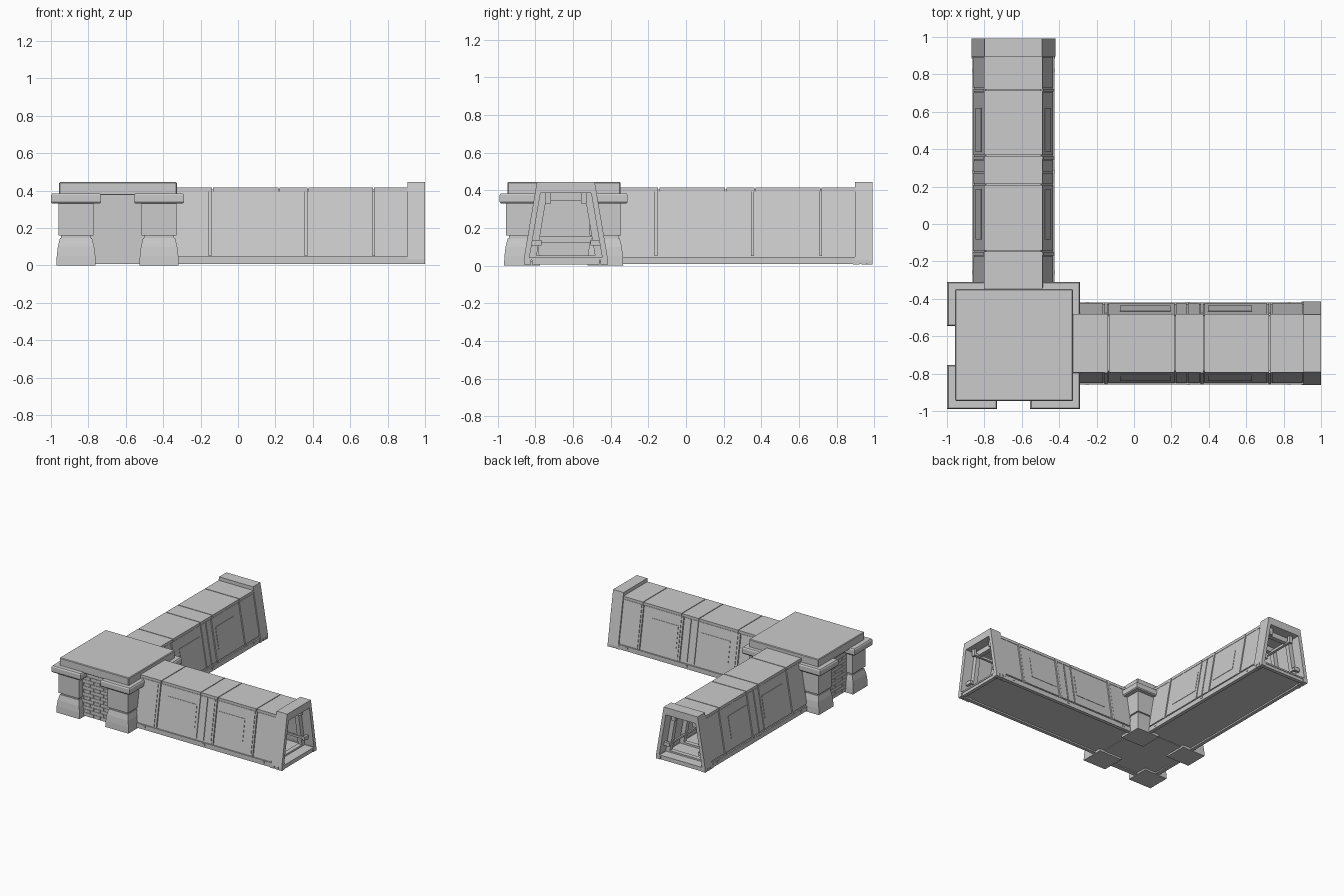
import bpy, bmesh

if "Cube" in bpy.data.objects:
    bpy.data.objects.remove(bpy.data.objects["Cube"])

def loft(bm, rings, loop=False):
    # skin a list of equal-length rings; cap the ends, or close round into a tube
    rows = [[bm.verts.new(p) for p in r] for r in rings]
    n = len(rows[0])
    pairs = list(zip(rows, rows[1:])) + ([(rows[-1], rows[0])] if loop else [])
    for a, b in pairs:
        for i in range(n):
            j = (i + 1) % n
            bm.faces.new((a[i], a[j], b[j], b[i]))
    if not loop:
        bm.faces.new(rows[0])
        bm.faces.new(rows[-1])

def rect(cx, cy, hx, hy, z):
    return [(cx - hx, cy - hy, z), (cx + hx, cy - hy, z), (cx + hx, cy + hy, z), (cx - hx, cy + hy, z)]

def box(bm, x0, x1, y0, y1, z0, z1):
    c = ((x0 + x1) / 2, (y0 + y1) / 2, abs(x1 - x0) / 2, abs(y1 - y0) / 2)
    loft(bm, [rect(*c, z0), rect(*c, z1)])

def finish(name, bm, bevel=0):
    bmesh.ops.recalc_face_normals(bm, faces=bm.faces)
    me = bpy.data.meshes.new(name)
    bm.to_mesh(me)
    bm.free()
    ob = bpy.data.objects.new(name, me)
    bpy.context.collection.objects.link(ob)
    if bevel:
        m = ob.modifiers.new("bevel", 'BEVEL')
        m.width, m.segments = bevel, 1
    return ob

def hw(z):
    # half width of the sloped corridor section at height z
    return 0.221 - 0.068 * (z - 0.03) / 0.4

def corridor(tag, P):
    def sec(s, inset, z0, z1):
        return [P(s, k * (hw(z) - inset), z) for k, z in ((-1, z0), (1, z0), (1, z1), (-1, z1))]

    def tube(bm, s0, s1, out, inn, zo, zi):
        loft(bm, [sec(s0, out, *zo), sec(s1, out, *zo), sec(s1, inn, *zi), sec(s0, inn, *zi)], True)

    def slab(bm, k, s0, s1, z0, z1, din, dout):
        loft(bm, [[P(s, k * (hw(z) + d), z) for z, d in ((z0, -din), (z0, dout), (z1, dout), (z1, -din))]
                  for s in (s0, s1)])

    def bar(bm, s0, s1, t0, t1, z0, z1):
        loft(bm, [[P(s, t0, z0), P(s, t1, z0), P(s, t1, z1), P(s, t0, z1)] for s in (s0, s1)])

    # hollow shell and end collar
    bm = bmesh.new()
    tube(bm, -0.36, 0.985, 0.010, 0.026, (0.02, 0.405), (0.04, 0.385))
    finish(tag + "_shell", bm)
    bm = bmesh.new()
    tube(bm, 0.905, 1.0, -0.003, 0.026, (0.03, 0.445), (0.042, 0.385))
    finish(tag + "_end_collar", bm)

    # side panels with inset plates, separated by thin grooves
    bm = bmesh.new()
    spans = [(-0.33, -0.165), (-0.135, 0.217), (0.225, 0.282), (0.290, 0.349), (0.377, 0.712), (0.738, 0.902)]
    for k in (-1, 1):
        for a, b in spans:
            slab(bm, k, a, b, 0.06, 0.392, 0.015, -0.003)
        for a, b in ((-0.159, -0.141), (0.355, 0.371), (0.718, 0.732)):
            slab(bm, k, a, b, 0.05, 0.395, 0.015, 0.002)
        for a, b in ((-0.075, 0.195), (0.395, 0.63)):
            slab(bm, k, a, b, 0.14, 0.315, 0.01, 0.0)
    finish(tag + "_side_panels", bm)

    # roof plates with seams
    bm = bmesh.new()
    for a, b in ((-0.34, -0.139), (-0.133, 0.217), (0.223, 0.372), (0.378, 0.722), (0.728, 0.91)):
        bar(bm, a, b, -0.157, 0.157, 0.394, 0.416)
    finish(tag + "_roof_plates", bm)

    # sill rails and bolted feet
    bm = bmesh.new()
    for k in (-1, 1):
        bar(bm, -0.34, 0.99, k * 0.19, k * 0.219, 0.008, 0.046)
        for a, b in ((0.895, 0.93), (0.94, 0.965), (0.972, 1.0)):
            bar(bm, a, b, k * 0.185, k * 0.223, 0.006, 0.036)
        for s in (-0.25, 0.29, 0.83):
            bar(bm, s - 0.01, s + 0.01, k * 0.19, k * 0.222, 0.025, 0.04)
    bar(bm, 0.965, 0.995, -0.18, 0.18, 0.006, 0.04)
    finish(tag + "_sills", bm)

    # inner ribs, handrails and ceiling pipes
    bm = bmesh.new()
    for s in (-0.31, -0.15, 0.29, 0.72, 0.9):
        tube(bm, s - 0.018, s + 0.018, 0.02, 0.062, (0.035, 0.39), (0.055, 0.345))
    for k in (-1, 1):
        bar(bm, -0.31, 0.96, k * 0.135, k * 0.15, 0.115, 0.13)
        bar(bm, -0.31, 0.96, k * 0.085, k * 0.105, 0.335, 0.355)
        for s in (0.1, 0.5, 0.94):
            bar(bm, s, s + 0.02, k * 0.13, k * 0.19, 0.108, 0.137)
            bar(bm, s, s + 0.02, k * 0.08, k * 0.11, 0.33, 0.39)
    finish(tag + "_inner_fittings", bm)

corridor("right_corridor", lambda s, t, z: (s, t - 0.638, z))
corridor("back_corridor", lambda s, t, z: (t - 0.645, s - 0.009, z))

# four pillars with flared bases and wide capitals
profile = [(0, .105), (.05, .103), (.10, .097), (.145, .086), (.145, .08), (.16, .08), (.16, .094), (.335, .094)]
for i, x in enumerate((-0.866, -0.422)):
    for j, y in enumerate((-0.871, -0.428)):
        bm = bmesh.new()
        loft(bm, [rect(x, y, h, h - 0.01, z) for z, h in profile])
        finish(f"pillar_{i}{j}", bm)
        bm = bmesh.new()
        loft(bm, [rect(x, y, h, h - 0.015, z) for z, h in ((.33, .127), (.338, .133), (.375, .133), (.384, .127))])
        finish(f"capital_{i}{j}", bm)

# hub roof slab, floor and two closed walls
bm = bmesh.new()
box(bm, -0.956, -0.327, -0.947, -0.348, 0.375, 0.445)
finish("hub_roof", bm, 0.005)
bm = bmesh.new()
box(bm, -0.90, -0.36, -0.90, -0.36, 0.015, 0.04)
finish("hub_floor", bm)
bm = bmesh.new()
box(bm, -0.90, -0.38, -0.905, -0.87, 0.006, 0.38)
box(bm, -0.90, -0.865, -0.87, -0.38, 0.006, 0.38)
box(bm, -0.865, -0.84, -0.80, -0.50, 0.12, 0.155)
box(bm, -0.80, -0.50, -0.87, -0.845, 0.12, 0.155)
finish("hub_walls", bm)

# staggered bricks on both closed walls
bm = bmesh.new()
for r in range(12):
    z = 0.012 + r * 0.0268
    for c in range(-1, 5):
        a = -0.79 + c * 0.06 + (r % 2) * 0.03
        b = min(a + 0.057, -0.51)
        a = max(a, -0.79)
        if b - a > 0.01:
            box(bm, a, b, -0.909, -0.90, z, z + 0.024)
            box(bm, -0.904, -0.895, a, b, z, z + 0.024)
finish("hub_bricks", bm)
